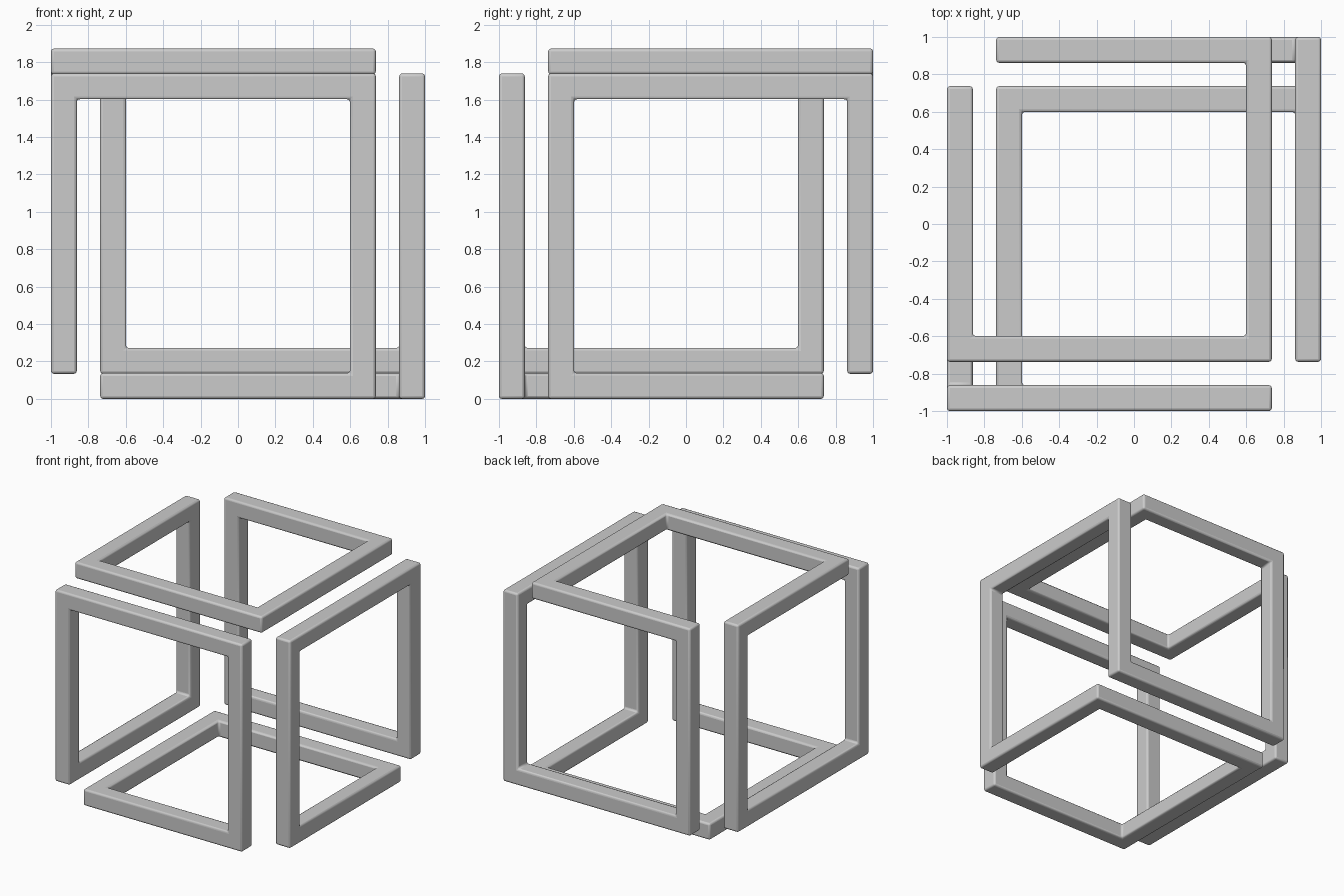
import bpy, bmesh
from mathutils import Vector

if "Cube" in bpy.data.objects:
    bpy.data.objects.remove(bpy.data.objects["Cube"])

H = 0.069                                  # half thickness of the bar
O, I = 0.931, 0.668                        # outer / inner distance from centre
Z0, Z1, Z2, Z3 = 0.069, 0.203, 1.671, 1.804  # bar heights

# one endless square bar wrapped around a cube, corner by corner
path = [Vector(p) for p in [
    (-O, -I, Z3), (I, -I, Z3), (I, O, Z3), (-I, O, Z3),
    (-I, O, Z1), (O, O, Z1), (O, O, Z2), (O, -I, Z2),
    (O, -I, Z0), (O, I, Z0), (-I, I, Z0), (-I, -O, Z0),
    (I, -O, Z0), (I, -O, Z2), (-O, -O, Z2), (-O, -O, Z1),
    (-O, I, Z1), (-O, I, Z3)]]
n = len(path)
bm = bmesh.new()

# mitred ring of four vertices at each corner
rings = []
for i, p in enumerate(path):
    d1 = (p - path[i - 1]).normalized()
    d2 = (path[(i + 1) % n] - p).normalized()
    side, up = d1 - d2, d1.cross(d2)
    offs = [side * a + up * b for a, b in ((1, 1), (1, -1), (-1, -1), (-1, 1))]
    rings.append([bm.verts.new(p + o * H) for o in offs])

# join neighbouring rings, matching vertices along the same bar edge
for i in range(n):
    a, b = rings[i], rings[(i + 1) % n]
    d = (path[(i + 1) % n] - path[i]).normalized()
    flat = lambda v: v.co - d * v.co.dot(d)
    match = [min(b, key=lambda w: (flat(w) - flat(v)).length) for v in a]
    for k in range(4):
        m = (k + 1) % 4
        bm.faces.new((a[k], a[m], match[m], match[k]))
bmesh.ops.recalc_face_normals(bm, faces=bm.faces[:])

mesh = bpy.data.meshes.new("endless_cube_frame")
bm.to_mesh(mesh)
bm.free()
frame = bpy.data.objects.new("endless_cube_frame", mesh)
bpy.context.collection.objects.link(frame)

# softly rounded edges
bpy.context.view_layer.objects.active = frame
frame.select_set(True)
bpy.ops.object.shade_smooth_by_angle(angle=0.7)
bevel = frame.modifiers.new("rounded_edges", 'BEVEL')
bevel.width = 0.016
bevel.segments = 3
bevel.limit_method = 'ANGLE'
